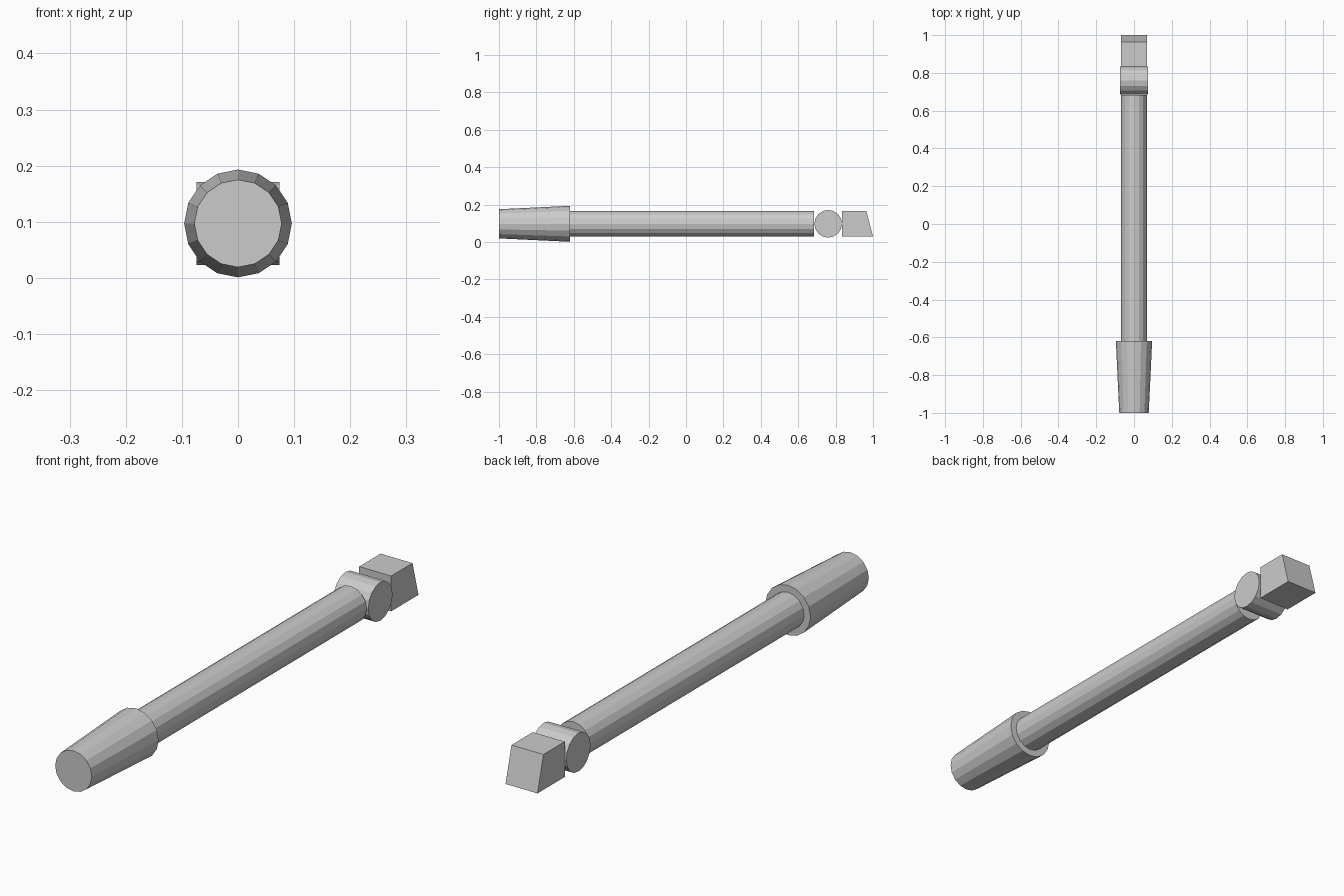
import bpy, bmesh
from math import pi

if "Cube" in bpy.data.objects:
    bpy.data.objects.remove(bpy.data.objects["Cube"])

Z = 0.097      # height of the centre axis
SIDES = 16


def rod_y(name, r_front, r_back, y0, y1):
    """Round or tapered bar lying along y."""
    bpy.ops.mesh.primitive_cone_add(
        vertices=SIDES, radius1=r_front, radius2=r_back, depth=y1 - y0,
        location=(0, (y0 + y1) / 2, Z), rotation=(-pi / 2, 0, 0))
    bpy.context.object.name = name
    return bpy.context.object


# Tapered grip and straight shaft
rod_y("handle", 0.078, 0.096, -1.0, -0.62)
rod_y("shaft", 0.069, 0.069, -0.62, 0.684)

# Swivel joint lying across the shaft
bpy.ops.mesh.primitive_cylinder_add(
    vertices=SIDES, radius=0.074, depth=0.148,
    location=(0, 0.76, Z), rotation=(0, pi / 2, 0))
bpy.context.object.name = "swivel_joint"

# Head block with a sloping end face
w = 0.068
profile = [(0.834, Z - w), (1.0, Z - w), (0.964, Z + w), (0.834, Z + w)]
bm = bmesh.new()
face = bm.faces.new([bm.verts.new((-w, y, z)) for y, z in profile])
side = bmesh.ops.extrude_face_region(bm, geom=[face])["geom"]
bmesh.ops.translate(bm, vec=(2 * w, 0, 0),
                    verts=[g for g in side if isinstance(g, bmesh.types.BMVert)])
bmesh.ops.recalc_face_normals(bm, faces=bm.faces)
mesh = bpy.data.meshes.new("head_block")
bm.to_mesh(mesh)
bm.free()
bpy.context.collection.objects.link(bpy.data.objects.new("head_block", mesh))
